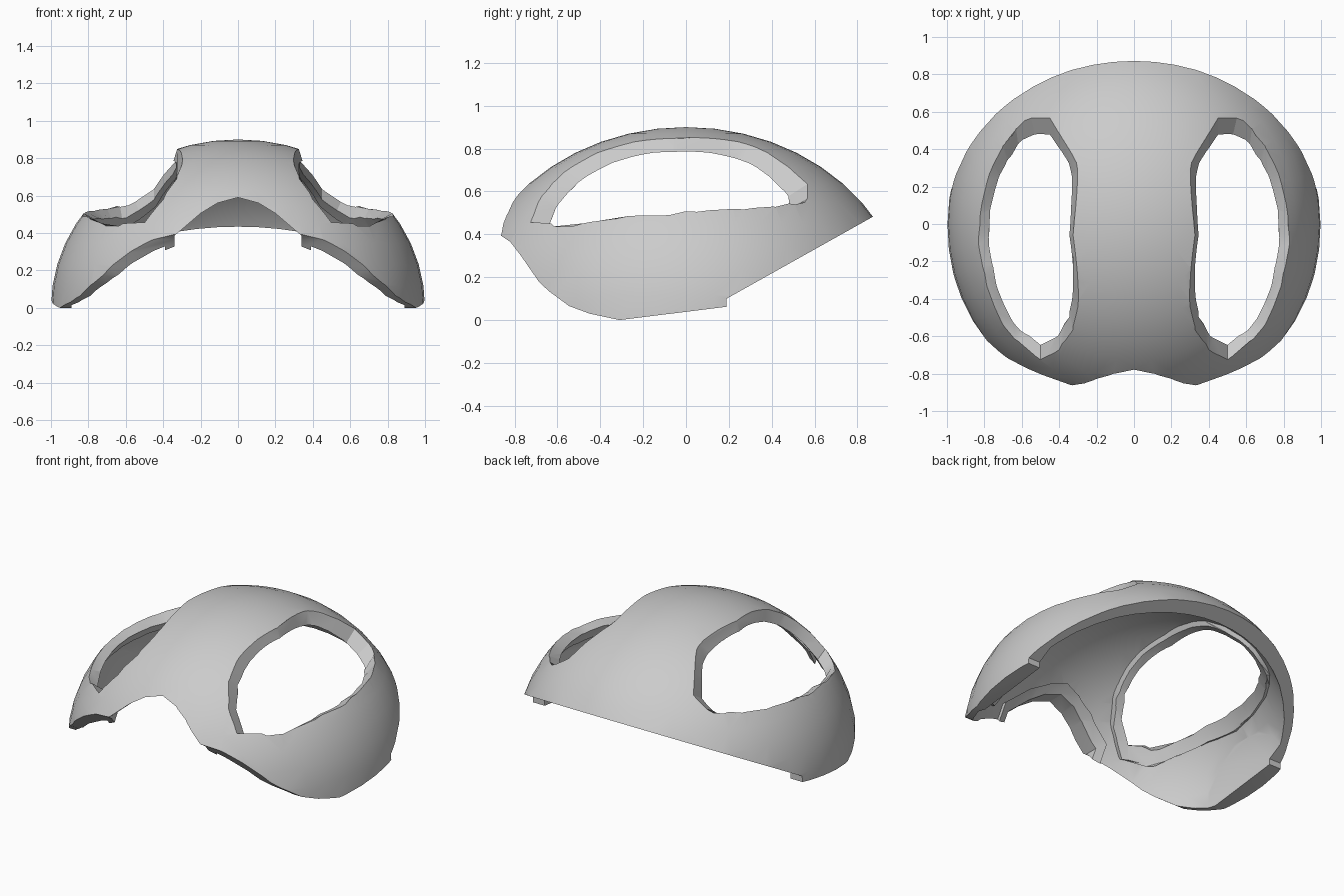
import bpy, bmesh
from math import sqrt
from mathutils import Vector

if "Cube" in bpy.data.objects:
    bpy.data.objects.remove(bpy.data.objects["Cube"])

OUTER = (1.0, 1.035, 0.9, 0.0)      # semi-axes x, y, z and y offset
INNER = (0.965, 0.93, 0.87, -0.02)
LIP = (0.94, 0.91, 0.845, -0.02)


def finish(name, bm):
    bmesh.ops.recalc_face_normals(bm, faces=bm.faces)
    me = bpy.data.meshes.new(name)
    bm.to_mesh(me)
    bm.free()
    ob = bpy.data.objects.new(name, me)
    bpy.context.collection.objects.link(ob)
    return ob


def ellipsoid(name, e):
    bm = bmesh.new()
    bmesh.ops.create_uvsphere(bm, u_segments=48, v_segments=24, radius=1)
    for v in bm.verts:
        v.co = (v.co.x * e[0], v.co.y * e[1] + e[3], v.co.z * e[2])
    return finish(name, bm)


def prism(name, pts, lo, hi, axis):
    """Extrude a 2D profile along x (y,z profile) or y (x,z profile)."""
    bm = bmesh.new()
    put = (lambda a, b, t: (t, a, b)) if axis == "x" else (lambda a, b, t: (a, t, b))
    r0 = [bm.verts.new(put(a, b, lo)) for a, b in pts]
    r1 = [bm.verts.new(put(a, b, hi)) for a, b in pts]
    n = len(pts)
    bm.faces.new(r0)
    bm.faces.new(r1)
    for i in range(n):
        j = (i + 1) % n
        bm.faces.new((r0[i], r0[j], r1[j], r1[i]))
    return finish(name, bm)


def boolean(ob, cutter, op="DIFFERENCE"):
    m = ob.modifiers.new("cut", "BOOLEAN")
    m.operation, m.object, m.solver = op, cutter, "EXACT"
    bpy.context.view_layer.objects.active = ob
    bpy.ops.object.modifier_apply(modifier=m.name)
    bpy.data.objects.remove(cutter, do_unlink=True)


# Eye opening seen from above: outer edge x, y and inner edge x, y
EYE = [(.45, .567, .45, .48), (.55, .567, .53, .48), (.63, .51, .62, .43),
       (.70, .42, .68, .34), (.775, .27, .725, .25), (.825, .05, .77, .08),
       (.835, -.08, .78, -.07), (.80, -.27, .755, -.23), (.73, -.48, .70, -.42),
       (.64, -.615, .61, -.57), (.50, -.727, .50, -.647), (.40, -.675, .405, -.60),
       (.327, -.57, .345, -.50), (.30, -.45, .33, -.41), (.325, -.06, .345, -.06),
       (.30, .29, .33, .25), (.39, .47, .395, .40)]


def on_surface(x, y, e):
    h = 1 - (x / e[0]) ** 2 - ((y - e[3]) / e[1]) ** 2
    return Vector((x, y, e[2] * sqrt(max(h, 0.01))))


def eye_cutter(side, grow=0.0):
    c = Vector((.57, -.08))

    def push(x, y):
        p = Vector((x, y))
        return p + (p - c).normalized() * grow
    P = [on_surface(*push(a, b), OUTER) for a, b, _, _ in EYE]
    Q = [on_surface(*push(a, b), LIP) for _, _, a, b in EYE]
    n = len(EYE)
    top = sum(P, Vector()) / n * 1.6
    low = sum(Q, Vector()) / n * 0.5
    bm = bmesh.new()
    add = lambda p: bm.verts.new((p.x * side, p.y, p.z))
    r0 = [add(p + (p - q)) for p, q in zip(P, Q)]
    r1 = [add(q + (q - p)) for p, q in zip(P, Q)]
    t, l = add(top), add(low)
    for i in range(n):
        j = (i + 1) % n
        bm.faces.new((r0[i], r0[j], r1[j], r1[i]))
        bm.faces.new((r0[j], r0[i], t))
        bm.faces.new((r1[i], r1[j], l))
    return finish("eye_cutter", bm)


def arch_cutter(g=0.0):
    half = [(.34 + g, .385 + g * .6), (.2 + g * .7, .505 + g * .8), (.11, .56 + g), (0, .59 + g)]
    pts = [(.34 + g, -.3)] + half + [(-x, z) for x, z in half[-2::-1]] + [(-.34 - g, -.3)]
    return prism("arch_cutter", pts, -1.3, -.3, "y")


# Hollow inside, with raised lips round the eyes and front arch and flat side pads
cavity = ellipsoid("cavity", INNER)
for ring in (eye_cutter(1, .055), eye_cutter(-1, .055), arch_cutter(.05)):
    boolean(ring, ellipsoid("lip_depth", LIP))
    boolean(cavity, ring)
boolean(cavity, prism("pad_limit", [(-2, -2), (2, -2), (2, 2), (-2, 2)], -.89, .89, "x"),
        "INTERSECT")

# Domed mask shell
shell = ellipsoid("mask_shell", OUTER)
boolean(shell, cavity)
for s in (1, -1):
    boolean(shell, eye_cutter(s))
boolean(shell, arch_cutter())

# Side outline: swept front edge, low cheek, step and slanted rear edge
outline = [(-.872, .40), (-.82, .365), (-.77, .30), (-.685, .177), (-.64, .135),
           (-.545, .065), (-.45, .03), (-.31, 0), (.19, .062), (.19, .10),
           (.872, .482), (1.2, .665), (1.2, 1.3), (-1.2, 1.3), (-1.2, .40)]
boolean(shell, prism("side_outline", outline, -1.5, 1.5, "x"), "INTERSECT")

bpy.ops.object.select_all(action="DESELECT")
shell.select_set(True)
bpy.context.view_layer.objects.active = shell
bpy.ops.object.shade_smooth_by_angle(angle=0.5)
